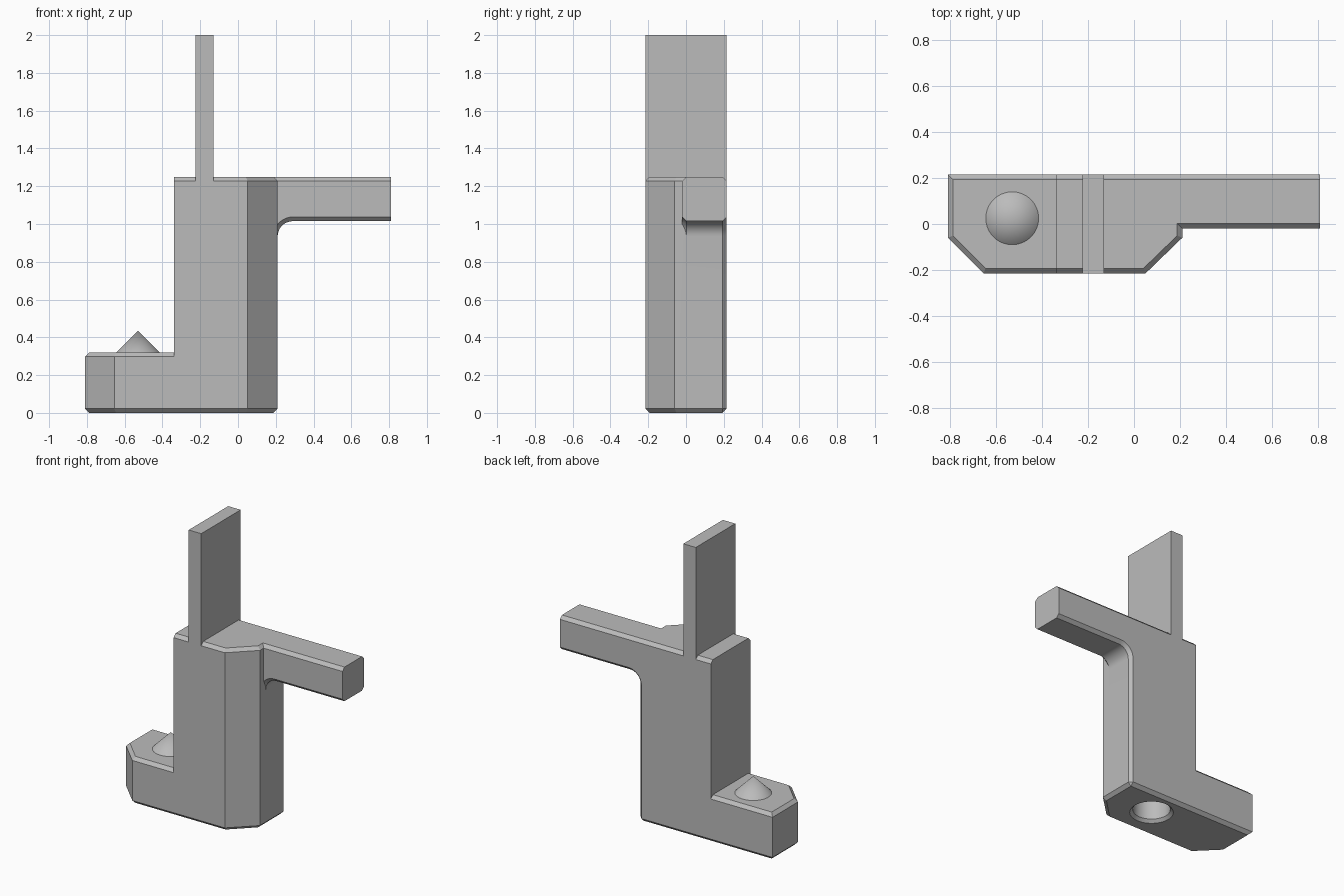
import bpy, bmesh, math
from mathutils import Vector, Matrix

old = bpy.data.objects.get("Cube")
if old:
    bpy.data.objects.remove(old, do_unlink=True)

grey = bpy.data.materials.new("plain_grey")
grey.use_nodes = True
grey.diffuse_color = (0.5, 0.5, 0.5, 1)
grey.node_tree.nodes["Principled BSDF"].inputs["Base Color"].default_value = (0.5, 0.5, 0.5, 1)

CHAMFER = 0.022
HALF = 0.215     # half depth of the whole part
TOP = 1.25       # shoulder height
FOOT_TOP = 0.32
LEFT, RIGHT, STEP = -0.81, 0.21, -0.34


def add_object(name, bm):
    mesh = bpy.data.meshes.new(name)
    bmesh.ops.recalc_face_normals(bm, faces=bm.faces)
    bm.to_mesh(mesh)
    bm.free()
    mesh.materials.append(grey)
    obj = bpy.data.objects.new(name, mesh)
    bpy.context.collection.objects.link(obj)
    return obj


def prism(name, points, sweep, should_chamfer=None):
    """Sweep a closed outline and chamfer the edges picked by a rule on their ends."""
    bm = bmesh.new()
    face = bm.faces.new([bm.verts.new(p) for p in points])
    grown = bmesh.ops.extrude_face_region(bm, geom=[face])["geom"]
    bmesh.ops.translate(bm, vec=sweep, verts=[v for v in grown if isinstance(v, bmesh.types.BMVert)])
    bmesh.ops.recalc_face_normals(bm, faces=bm.faces)
    if should_chamfer:
        edges = [e for e in bm.edges if should_chamfer(e.verts[0].co, e.verts[1].co)]
        bmesh.ops.bevel(bm, geom=edges, offset=CHAMFER, segments=1,
                        affect='EDGES', profile=0.5, clamp_overlap=False)
    return add_object(name, bm)


def cone(name, x, y, bottom, top, r1, r2):
    bm = bmesh.new()
    bmesh.ops.create_cone(bm, cap_ends=True, segments=64, radius1=r1, radius2=r2,
                          depth=top - bottom,
                          matrix=Matrix.Translation((x, y, (bottom + top) / 2)))
    return add_object(name, bm)


def combine(target, other, operation):
    mod = target.modifiers.new("combine", 'BOOLEAN')
    mod.operation, mod.solver, mod.object = operation, 'EXACT', other
    bpy.context.view_layer.objects.active = target
    bpy.ops.object.modifier_apply(modifier=mod.name)
    bpy.data.objects.remove(other, do_unlink=True)


def both(a, b, axis, value):
    return abs(a[axis] - value) < 1e-4 and abs(b[axis] - value) < 1e-4


def level(a, b):
    return abs(a.z - b.z) < 1e-4


# Column: clipped front corner, chamfered rims and back right edge
column_plan = [(STEP, HALF, 0), (STEP, -HALF, 0), (0.05, -HALF, 0), (RIGHT, -0.06, 0), (RIGHT, HALF, 0)]
body = prism("bracket_body", column_plan, Vector((0, 0, TOP)),
             lambda a, b: (level(a, b) and not both(a, b, 0, STEP))
             or (both(a, b, 0, RIGHT) and both(a, b, 1, HALF)))

# Foot, running into the column
inner = -0.2
foot_plan = [(inner, HALF, 0), (LEFT, HALF, 0), (LEFT, -0.06, 0), (-0.655, -HALF, 0), (inner, -HALF, 0)]
foot = prism("foot", foot_plan, Vector((0, 0, FOOT_TOP)),
             lambda a, b: level(a, b) and not both(a, b, 0, inner))

# Arm with a rounded inside corner where it meets the column
arm_front, arm_root, arm_end, arm_low, root_low, radius = -0.02, 0.1, 0.81, 1.015, 0.88, 0.08
profile = [(arm_root, TOP), (arm_end, TOP), (arm_end, arm_low)]
for i in range(11):
    t = math.radians(90 + 9 * i)
    profile.append((RIGHT + radius + radius * math.cos(t), arm_low - radius + radius * math.sin(t)))
profile += [(RIGHT, root_low), (arm_root, root_low)]
arm = prism("arm", [(x, arm_front, z) for x, z in profile], Vector((0, HALF - arm_front, 0)),
            lambda a, b: abs(a.y - b.y) < 1e-4 and not both(a, b, 0, arm_end)
            and not both(a, b, 0, arm_root) and not both(a, b, 2, root_low))

# Upright blade
blade_plan = [(-0.225, -HALF, 1.15), (-0.13, -HALF, 1.15), (-0.13, HALF, 1.15), (-0.225, HALF, 1.15)]
blade = prism("blade", blade_plan, Vector((0, 0, 0.85)))

for part in (foot, arm, blade):
    combine(body, part, 'UNION')

# Countersunk socket in the underside
combine(body, cone("socket_bore", -0.13, 0.02, -0.05, 0.25, 0.12, 0.12), 'DIFFERENCE')
combine(body, cone("socket_rim", -0.13, 0.02, -0.02, 0.02, 0.16, 0.12), 'DIFFERENCE')

# Pointed peg on the foot
peg = cone("locating_peg", -0.53, 0.025, FOOT_TOP - 0.005, 0.435, 0.12, 0)

# Merge flat regions, then smooth only the rounded surfaces
bm = bmesh.new()
bm.from_mesh(body.data)
bmesh.ops.remove_doubles(bm, verts=bm.verts, dist=1e-4)
bmesh.ops.dissolve_limit(bm, angle_limit=math.radians(0.5), verts=bm.verts, edges=bm.edges)
bm.to_mesh(body.data)
bm.free()
for obj in (body, peg):
    bpy.ops.object.select_all(action='DESELECT')
    obj.select_set(True)
    bpy.context.view_layer.objects.active = obj
    bpy.ops.object.shade_smooth_by_angle(angle=math.radians(30))
